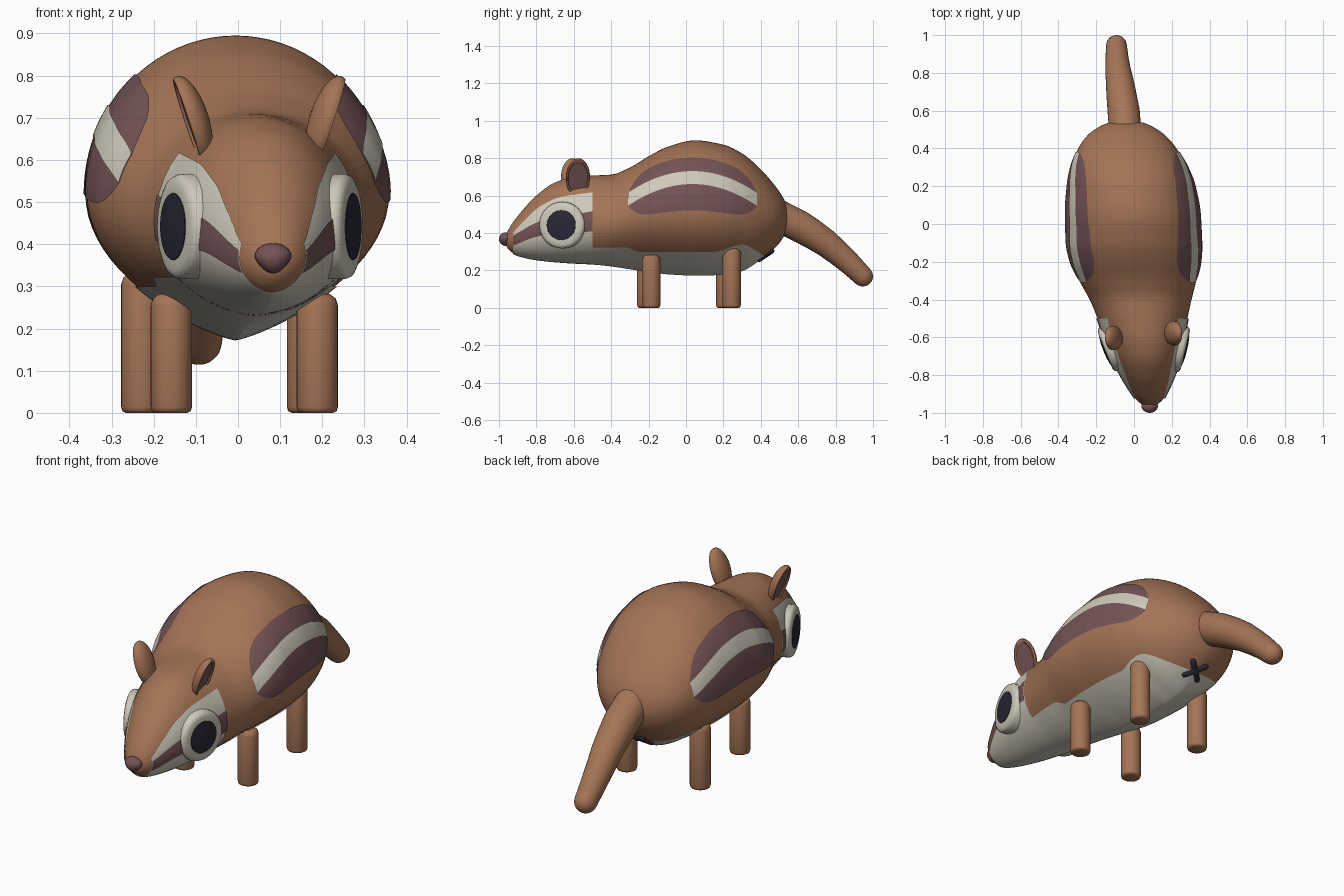
import bpy, bmesh, math
from mathutils import Vector, Matrix

if "Cube" in bpy.data.objects:
    bpy.data.objects.remove(bpy.data.objects["Cube"])


def material(name, rgb):
    m = bpy.data.materials.new(name)
    m.diffuse_color = (*rgb, 1)
    m.use_nodes = True
    m.node_tree.nodes["Principled BSDF"].inputs["Base Color"].default_value = m.diffuse_color
    return m


BROWN = material("brown fur", (0.376, 0.175, 0.093))
CREAM = material("cream fur", (0.62, 0.585, 0.49))
PLUM = material("plum brown", (0.175, 0.086, 0.092))
DARK = material("dark navy", (0.021, 0.021, 0.038))


def finish(name, bm, mats, angle=45, recalc=True):
    if recalc:
        bmesh.ops.recalc_face_normals(bm, faces=bm.faces[:])
    me = bpy.data.meshes.new(name)
    bm.to_mesh(me)
    bm.free()
    ob = bpy.data.objects.new(name, me)
    bpy.context.collection.objects.link(ob)
    for m in mats:
        me.materials.append(m)
    bpy.ops.object.select_all(action='DESELECT')
    ob.select_set(True)
    bpy.context.view_layer.objects.active = ob
    bpy.ops.object.shade_smooth_by_angle(angle=math.radians(angle))
    return ob


def loft(name, rings, mat, angle=45):
    """Skin a list of closed rings and cap both ends."""
    bm = bmesh.new()
    vs = [[bm.verts.new(p) for p in r] for r in rings]
    n = len(vs[0])
    for a, b in zip(vs, vs[1:]):
        for i in range(n):
            j = (i + 1) % n
            bm.faces.new((a[i], b[i], b[j], a[j]))
    bm.faces.new(vs[0])
    bm.faces.new(vs[-1])
    return finish(name, bm, [mat], angle)


def circle(center, axis, r, n=32):
    q = Vector(axis).to_track_quat('Z', 'Y')
    return [Vector(center) + q @ Vector((r * math.cos(2 * math.pi * i / n),
            r * math.sin(2 * math.pi * i / n), 0)) for i in range(n)]


def lathe(name, base, axis, profile, mat, angle=45):
    axis = Vector(axis).normalized()
    return loft(name, [circle(Vector(base) + axis * h, axis, r) for r, h in profile], mat, angle)


def spline(pts):
    """Monotone cubic through (x, value) points."""
    xs, vs = zip(*pts)
    d = [(vs[i + 1] - vs[i]) / (xs[i + 1] - xs[i]) for i in range(len(xs) - 1)]
    m = [d[0]] + [2 * a * b / (a + b) if a * b > 0 else 0 for a, b in zip(d, d[1:])] + [d[-1]]

    def f(x):
        x = min(max(x, xs[0]), xs[-1])
        i = max(k for k in range(len(d)) if xs[k] <= x)
        h = xs[i + 1] - xs[i]
        t = (x - xs[i]) / h
        return (vs[i] * (1 + 2 * t) * (1 - t) ** 2 + m[i] * h * t * (1 - t) ** 2
                + vs[i + 1] * t * t * (3 - 2 * t) + m[i + 1] * h * t * t * (t - 1))
    return f


# Body and head in one skin: y, centre x, half width, top, bottom, height of widest point
STATIONS = [
    (-.965, .083, .012, .375, .345, .36), (-.955, .083, .04, .405, .32, .365),
    (-.93, .082, .07, .45, .295, .37), (-.90, .08, .09, .49, .28, .38),
    (-.80, .072, .143, .60, .258, .41), (-.70, .063, .183, .67, .247, .43),
    (-.60, .054, .212, .70, .24, .44), (-.50, .045, .238, .707, .235, .45),
    (-.40, .035, .27, .712, .225, .46), (-.30, .02, .31, .75, .21, .49),
    (-.20, .008, .345, .81, .195, .51), (-.10, 0, .358, .86, .183, .52),
    (.05, -.006, .356, .895, .176, .52), (.20, -.015, .338, .872, .18, .52),
    (.30, -.025, .31, .825, .20, .52), (.40, -.035, .26, .74, .262, .51),
    (.47, -.04, .205, .66, .315, .50), (.51, -.042, .15, .605, .36, .49),
    (.535, -.042, .095, .555, .41, .48), (.548, -.042, .03, .50, .45, .475)]
CX, HW, TOP, BOT, MID = [spline([(s[0], s[k]) for s in STATIONS]) for k in range(1, 6)]
KEEL = spline([(-1, 1.1), (-.6, 1.1), (-.2, 1.6), (.25, 1.6), (.4, 1.1), (1, 1.1)])


def skin(y, th, off=0):
    c, s = math.cos(th), math.sin(th)
    p = KEEL(y) if s < 0 else 1
    half = TOP(y) - MID(y) if s > 0 else MID(y) - BOT(y)
    return Vector((CX(y) + math.copysign(abs(c) ** p, c) * (HW(y) + off), y,
                   MID(y) + s * (half + off)))


def angle_at(y, z):
    half = TOP(y) - MID(y) if z > MID(y) else MID(y) - BOT(y)
    return math.asin(max(-1, min(1, (z - MID(y)) / half)))


Y0, Y1, N = STATIONS[0][0], STATIONS[-1][0], 110
ys = [(Y0 + Y1) / 2 - (Y1 - Y0) / 2 * math.cos(math.pi * i / N) for i in range(N + 1)]
loft("body", [[skin(y, 2 * math.pi * k / 80) for k in range(80)] for y in ys], BROWN, 60)


def patch(name, mat, y0, y1, lo, hi, off, cols=64, rows=16):
    """Thin painted plate on both sides, between two height curves."""
    bm = bmesh.new()
    for s in (1, -1):
        grid = []
        for i in range(cols + 1):
            y = y0 + (y1 - y0) * i / cols
            a = angle_at(y, lo(y)) if lo else -math.pi / 2
            b = max(a + .001, angle_at(y, hi(y)))
            col = []
            for k in range(rows + 1):
                p = skin(y, a + (b - a) * k / rows, off)
                p.x = CX(y) + s * (p.x - CX(y))
                col.append(bm.verts.new(p))
            grid.append(col)
        for g, h in zip(grid, grid[1:]):
            for k in range(rows):
                f = (g[k], h[k], h[k + 1], g[k + 1])
                bm.faces.new(f if s > 0 else f[::-1])
    finish(name, bm, [mat], 60, recalc=False)


# Face, belly and flank markings
patch("face_patch", CREAM, -.925, -.5, None,
      spline([(-.925, .40), (-.85, .48), (-.78, .54), (-.67, .59), (-.5, .615)]), .004)
patch("cheek_stripe", PLUM, -.925, -.5,
      spline([(-.925, .335), (-.78, .385), (-.5, .41)]),
      spline([(-.925, .385), (-.78, .46), (-.5, .515)]), .007)
patch("belly_patch", CREAM, -.5, .42, None,
      spline([(-.5, .325), (-.32, .325), (-.25, .302), (.15, .302), (.3, .34), (.42, .28)]), .004)


def arc(y):
    return .693 - .97 * (y - .035) ** 2


def fade(y):
    return 1 - ((y - .035) / .36) ** 8


patch("flank_marking", PLUM, -.31, .38,
      lambda y: arc(y) - (.173 - .5 * (y - .035) ** 2) * fade(y),
      lambda y: arc(y) + .107 * fade(y), .004)
patch("flank_stripe", CREAM, -.31, .38, lambda y: arc(y) - .034, lambda y: arc(y) + .034, .007)

# Eyes
for side, s, tilt in (("right", 1, .24), ("left", -1, .4)):
    c, n = (.059 + s * .195, -.663, .442), (s, -tilt, 0)
    lathe(side + "_eye", c, n,
          [(.125, -.05), (.125, 0), (.119, .012), (.105, .018), (.08, .019)], CREAM)
    lathe(side + "_pupil", c, n, [(.081, .016), (.079, .021), (.04, .026), (.008, .027)], DARK)

# Ears: egg shapes with a hollowed plum inside facing outwards
for side, s, c in (("right", 1, (.212, -.578, .697)), ("left", -1, (-.112, -.603, .697))):
    bm = bmesh.new()
    bmesh.ops.create_uvsphere(bm, u_segments=32, v_segments=24, radius=1,
                              matrix=Matrix.Rotation(math.pi / 2, 4, 'Y'))
    for v in bm.verts:
        if v.co.x > .25:
            v.co.x = .25 if math.hypot(v.co.y, v.co.z) > .8 else .1
    for f in bm.faces:
        p = f.calc_center_median()
        f.material_index = int(p.x > .05 and math.hypot(p.y, p.z) < .82)
    m = (Matrix.Translation(c) @ Matrix.Rotation(.09, 4, 'Z') @ Matrix.Rotation(s * .32, 4, 'Y')
         @ Matrix.Diagonal((s * .042, .065, .107, 1)))
    bm.transform(m)
    finish(side + "_ear", bm, [BROWN, PLUM], 40)

# Nose, narrower towards the bottom
bm = bmesh.new()
bmesh.ops.create_uvsphere(bm, u_segments=24, v_segments=16, radius=1)
for v in bm.verts:
    v.co.x *= 1 + .3 * min(0, v.co.z - .2)
bm.transform(Matrix.Translation((.083, -.964, .367)) @ Matrix.Diagonal((.045, .036, .036, 1)))
finish("nose", bm, [PLUM])

# Legs
for name, x, y, h in (("front_right_leg", .188, -.186, .285), ("front_left_leg", -.158, -.212, .285),
                      ("back_right_leg", .165, .244, .335), ("back_left_leg", -.228, .21, .335)):
    lathe(name, (x, y, 0), (0, 0, 1),
          [(.038, 0), (.046, .004), (.049, .014), (.049, h - .03), (.044, h - .014),
           (.03, h - .003), (.01, h)], BROWN, 60)

# Tail
path = [(-.045, .47, .505, .085), (-.055, .60, .44, .085), (-.066, .68, .392, .08),
        (-.075, .75, .345, .074), (-.085, .82, .287, .067), (-.09, .88, .233, .061),
        (-.093, .945, .169, .055)]
d = Vector((-.03, .70, -.70)).normalized()
for a in (.35, .7, 1.0, 1.25, 1.5):
    path.append((*(Vector(path[6][:3]) + d * .055 * math.sin(a)), .055 * math.cos(a)))
rings = []
for i, p in enumerate(path):
    a, b = path[max(i - 1, 0)], path[min(i + 1, len(path) - 1)]
    rings.append(circle(p[:3], Vector(b[:3]) - Vector(a[:3]), p[3]))
loft("tail", rings, BROWN, 70)

# Small crossed mark under the tail
u, w = Vector((0, .83, .56)), Vector((1, 0, 0))
for i, ax in enumerate(((u + w).normalized(), (u - w).normalized())):
    lathe("rear_mark_%d" % (i + 1), Vector((-.036, .425, .281)) - ax * .07, ax,
          [(.004, 0), (.011, .004), (.014, .015), (.014, .125), (.011, .136), (.004, .14)], DARK, 60)
